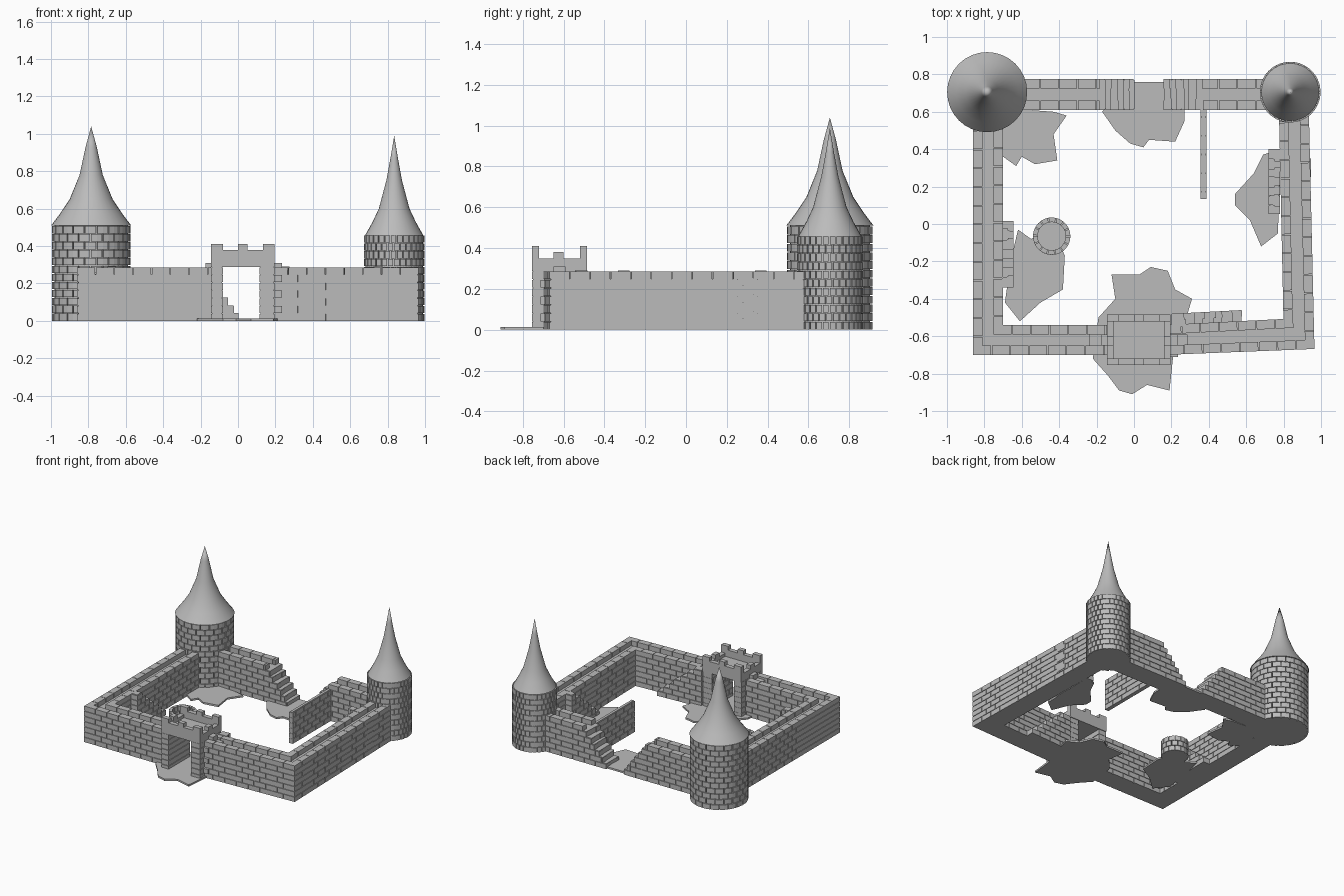
import bpy
import bmesh
import math
import random
from mathutils import Vector

random.seed(3)
cube = bpy.data.objects.get("Cube")
if cube:
    bpy.data.objects.remove(cube)

stone = bpy.data.materials.new("grey stone")
stone.use_nodes = True
stone.diffuse_color = (.5, .5, .5, 1)
stone.node_tree.nodes["Principled BSDF"].inputs["Base Color"].default_value = stone.diffuse_color

ROW = .0414      # height of one course
GAP = .004       # joint between bricks
RECESS = .006    # how far the joints sit back
BRICK = .1


def finish(bm, name, smooth=False):
    bmesh.ops.recalc_face_normals(bm, faces=bm.faces)
    mesh = bpy.data.meshes.new(name)
    bm.to_mesh(mesh)
    bm.free()
    mesh.materials.append(stone)
    obj = bpy.data.objects.new(name, mesh)
    bpy.context.collection.objects.link(obj)
    if smooth:
        bpy.ops.object.select_all(action='DESELECT')
        obj.select_set(True)
        bpy.context.view_layer.objects.active = obj
        bpy.ops.object.shade_smooth_by_angle(angle=math.radians(40))
    return obj


def prism(bm, outline, low, high):
    """Upright block over a flat outline."""
    bottom = [bm.verts.new((p[0], p[1], low)) for p in outline]
    top = [bm.verts.new((p[0], p[1], high)) for p in outline]
    bm.faces.new(bottom[::-1])
    bm.faces.new(top)
    n = len(outline)
    for i in range(n):
        j = (i + 1) % n
        bm.faces.new((bottom[i], bottom[j], top[j], top[i]))


def block(bm, x0, x1, y0, y1, low, high):
    prism(bm, ((x0, y0), (x1, y0), (x1, y1), (x0, y1)), low, high)


def wall(name, p0, p1, q0, q1, rows=7, step=0, skin=.05, solid=False):
    """Two brick skins, on lines p and q, around a core; step breaks off the far end."""
    bm = bmesh.new()
    p0, p1, q0, q1 = map(Vector, (p0, p1, q0, q1))
    for r in range(rows):
        low = r * ROW
        core = []
        for a, b, other in ((p0, p1, q0), (q0, q1, p0)):
            along = (b - a).normalized()
            inward = Vector((-along.y, along.x))
            if inward.dot(other - a) < 0:
                inward.negate()
            wobble = random.uniform(-.2, .2) * step if r else 0
            length = (b - a).length - step * r + wobble
            x, end = 0, BRICK / (1 + r % 2)
            while x < length - .01:
                stop = min(end, length)
                s, e = a + along * x, a + along * (stop - GAP)
                prism(bm, (s, e, e + inward * skin, s + inward * skin), low, low + ROW - GAP)
                x, end = end, end + BRICK
            s = a + along * RECESS + inward * RECESS
            e = a + along * (length - RECESS) + inward * RECESS
            core.append((s, e))
        if solid or r < rows - 1:
            (s, e), (t, f) = core
            prism(bm, (s, e, f, t), low, low + ROW)
    return finish(bm, name)


def polar(centre, radius, angle):
    return (centre[0] + radius * math.cos(angle), centre[1] + radius * math.sin(angle))


def brick_ring(bm, centre, inner, outer, rows, count, height):
    for r in range(rows):
        for i in range(count):
            a = math.tau * (i + r % 2 / 2) / count
            b = a + math.tau / count - GAP * 1.5 / outer
            mid = (a + b) / 2
            pts = [polar(centre, outer, t) for t in (a, mid, b)]
            pts += [polar(centre, inner, t) for t in (b, mid, a)]
            prism(bm, pts, r * height, (r + 1) * height - GAP)


def disc(bm, centre, radius, low, high):
    prism(bm, [polar(centre, radius, math.tau * i / 32) for i in range(32)], low, high)


def tower(name, centre, radius, top, rows, count, recess, roof):
    bm = bmesh.new()
    brick_ring(bm, centre, radius - .04, radius, rows, count, top / rows)
    disc(bm, centre, radius - recess, 0, top)
    finish(bm, name + "_tower")
    # Flared roof, turned from its profile
    bm = bmesh.new()
    rings = [[bm.verts.new((*polar(centre, rad, math.tau * i / 32), z)) for i in range(32)]
             for rad, z in roof[:-1]]
    tip = bm.verts.new((*centre, roof[-1][1]))
    bm.faces.new(rings[0][::-1])
    for i in range(32):
        j = (i + 1) % 32
        for lower, upper in zip(rings, rings[1:]):
            bm.faces.new((lower[i], lower[j], upper[j], upper[i]))
        bm.faces.new((rings[-1][i], rings[-1][j], tip))
    finish(bm, name + "_roof", smooth=True)


# Outer walls
wall("right_side_wall", (-.86, -.7), (-.86, .6), (-.7, -.59), (-.7, .6))
wall("front_right_wall", (-.86, -.7), (-.1, -.7), (-.75, -.54), (-.1, -.54))
wall("front_left_wall", (.965, -.668), (.16, -.7), (.85, -.505), (.16, -.54))
wall("left_side_wall", (.965, -.668), (.935, .6), (.8, -.555), (.775, .6))
wall("back_right_wall", (-.7, .775), (.01, .775), (-.7, .61), (.01, .61), step=.032)
wall("back_left_wall", (.75, .775), (.155, .775), (.75, .61), (.155, .61), step=.034)
wall("inner_wall", (.355, .62), (.355, .13), (.387, .62), (.387, .13),
     rows=6, skin=.016, solid=True)

# Corner towers
tower("large", (-.785, .705), .21, .51, 12, 20, .014,
      ((.214, .51), (.165, .575), (.115, .65), (.062, .78), (.03, .93), (0, 1.04)))
tower("small", (.835, .705), .162, .46, 11, 30, .008,
      ((.154, .46), (.115, .53), (.082, .6), (.042, .75), (.02, .87), (0, .99)))

# Stairs against the inner faces
wall("left_stair", (.72, .4), (.72, .05), (.78, .4), (.78, .05), step=.048, skin=.03, solid=True)
wall("right_stair", (-.645, -.34), (-.645, .02), (-.705, -.34), (-.705, .02),
     step=.05, skin=.03, solid=True)
wall("front_stair", (.2, -.48), (.58, -.46), (.2, -.55), (.58, -.53),
     step=.05, skin=.035, solid=True)

# Gatehouse: two piers, a deck and a crenellated parapet
L, R, F, B = -.145, .195, -.755, -.485
for side, x0, x1 in (("right", L, -.08), ("left", .115, R)):
    wall(side + "_gate_pier", (x0, F), (x0, B), (x1, F), (x1, B),
         skin=(x1 - x0) / 2, solid=True)
T = .035
bm = bmesh.new()
block(bm, L, R, F, B, .287, .325)
finish(bm, "gate_deck")
bm = bmesh.new()
for y in (F, B - T):
    block(bm, L, R, y, y + T, .325, .38)
    for x0, x1 in ((L, -.08), (0, .05), (.135, R)):
        block(bm, x0, x1, y, y + T, .38, .41)
for x in (L, R - T):
    block(bm, x, x + T, F + T, B - T, .325, .35)
    block(bm, x, x + T, -.65, -.6, .35, .38)
finish(bm, "gate_parapet")

# Steps up to the deck and corner stones by the gate
bm = bmesh.new()
for x0, x1, top in ((-.175, L, .31), (-.24, -.175, .27), (R, .235, .31), (.235, .285, .27)):
    block(bm, x0, x1, -.65, -.59, .24, top)
for r in (1, 3, 5):
    block(bm, R, .235, -.712, -.65, r * ROW, (r + 1) * ROW - GAP)
finish(bm, "gate_steps")

# Repair stones on the outside of the left wall
bm = bmesh.new()
for r in (1, 3, 5):
    block(bm, .9, .945, .25, .35, r * ROW + .01, (r + 1) * ROW + .006)
finish(bm, "repair_stones")

# Well
bm = bmesh.new()
brick_ring(bm, (-.44, -.065), .075, .1, 3, 14, ROW)
disc(bm, (-.44, -.065), .09, 0, .015)
finish(bm, "well")

# Paved ground patches
patches = {
    "gate_paving": ((-.12, -.27), (.03, -.27), (.09, -.23), (.18, -.25), (.22, -.35),
                    (.31, -.4), (.28, -.5), (.21, -.7), (.19, -.89), (.07, -.86),
                    (-.01, -.91), (-.08, -.89), (-.14, -.81), (-.22, -.72),
                    (-.19, -.5), (-.1, -.4)),
    "well_paving": ((-.62, -.03), (-.55, -.08), (-.5, -.05), (-.4, -.1), (-.37, -.17),
                    (-.38, -.35), (-.5, -.42), (-.61, -.52), (-.69, -.42), (-.66, -.2)),
    "tower_paving": ((-.7, .62), (-.43, .6), (-.36, .58), (-.43, .48), (-.41, .34),
                     (-.53, .32), (-.6, .36), (-.63, .31), (-.7, .36)),
    "breach_paving": ((-.17, .6), (-.02, .76), (.17, .76), (.27, .62), (.27, .55),
                      (.22, .44), (.08, .45), (.05, .41), (-.02, .43), (-.1, .5)),
    "stair_paving": ((.78, .4), (.69, .37), (.64, .27), (.54, .16), (.54, .1),
                     (.62, .02), (.68, -.12), (.77, -.05)),
}
for name, outline in patches.items():
    bm = bmesh.new()
    prism(bm, outline, 0, .014)
    finish(bm, name)
